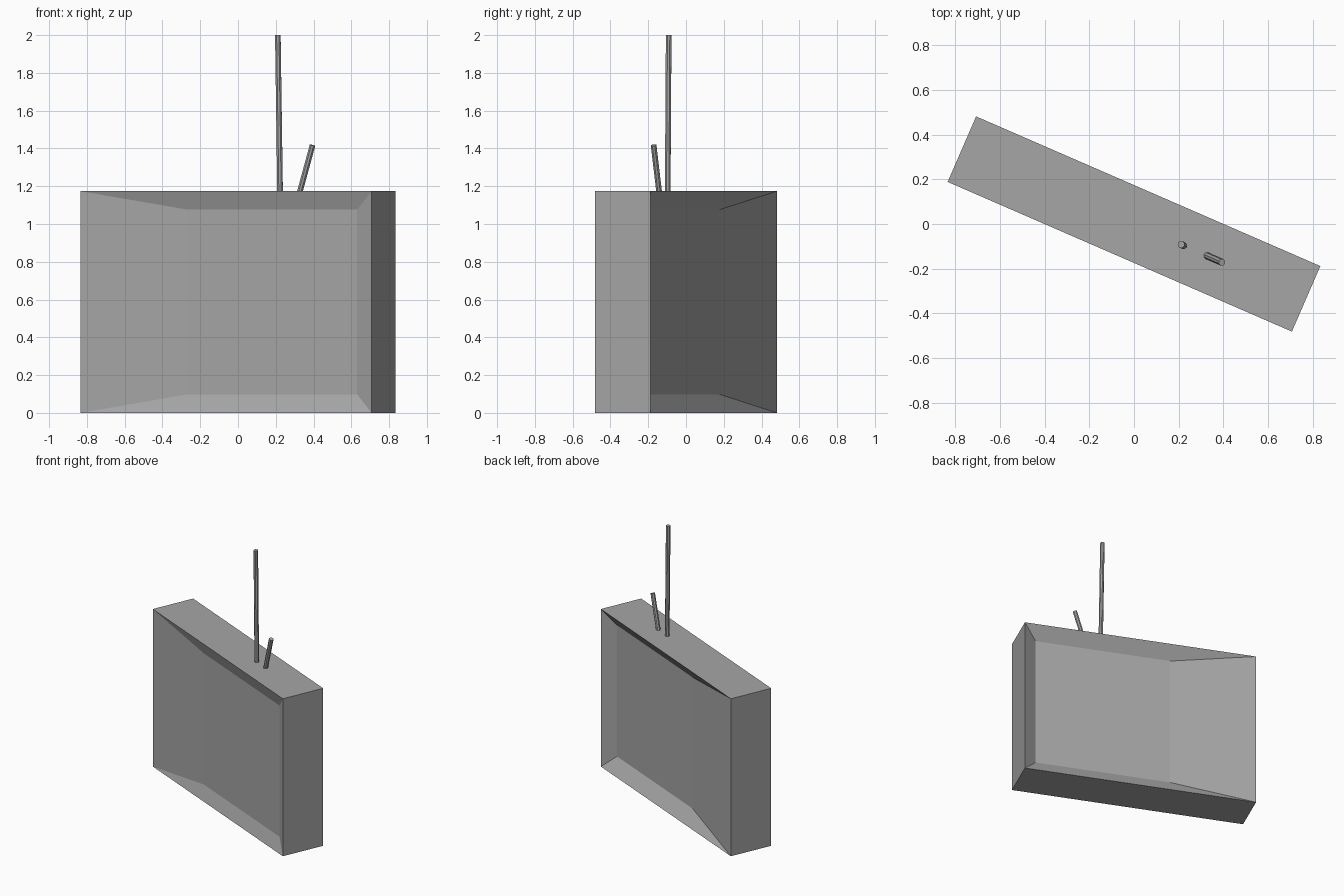
import bpy, bmesh, math
from mathutils import Matrix, Vector

old = bpy.data.objects.get("Cube")
if old:
    bpy.data.objects.remove(old, do_unlink=True)

LENGTH, DEPTH, HEIGHT = 1.682, 0.32, 1.174
RIM = 0.098
TURN = Matrix.Rotation(math.radians(-23.5), 4, 'Z')

grey = bpy.data.materials.new("grey")
grey.use_nodes = True
colour = (0.38, 0.38, 0.38, 1)
grey.diffuse_color = colour
grey.node_tree.nodes["Principled BSDF"].inputs["Base Color"].default_value = colour


def add_object(name, bm):
    mesh = bpy.data.meshes.new(name)
    bm.transform(TURN)
    bmesh.ops.recalc_face_normals(bm, faces=bm.faces)
    bm.to_mesh(mesh)
    bm.free()
    mesh.materials.append(grey)
    obj = bpy.data.objects.new(name, mesh)
    bpy.context.collection.objects.link(obj)
    return obj


# Box with a shallow sunken panel on the front and a deeper one on the back
bm = bmesh.new()
bmesh.ops.create_cube(bm, size=1)
bmesh.ops.scale(bm, vec=(LENGTH, DEPTH, HEIGHT), verts=bm.verts)
bmesh.ops.translate(bm, vec=(0, 0, HEIGHT / 2), verts=bm.verts)
bm.normal_update()
for panel in [f for f in bm.faces if abs(f.normal.y) > 0.9]:
    panel_y = -0.126 if panel.normal.y < 0 else 0.092
    bmesh.ops.inset_individual(bm, faces=[panel], thickness=RIM)
    for v in panel.verts:
        v.co.x = 0.743 if v.co.x > 0 else -0.236
        v.co.y = panel_y
        v.co.z = HEIGHT - RIM if v.co.z > HEIGHT / 2 else RIM
add_object("panelled_box", bm)


# Rods standing on the top, leaning along the length of the box
def add_rod(name, base_x, top_x, top_z, radius):
    base = Vector((base_x, 0, HEIGHT - 0.01))
    top = Vector((top_x, 0, top_z))
    axis = top - base
    place = Matrix.Translation((base + top) / 2) @ axis.to_track_quat('Z', 'Y').to_matrix().to_4x4()
    bm = bmesh.new()
    bmesh.ops.create_cone(bm, cap_ends=True, segments=8, radius1=radius,
                          radius2=radius, depth=axis.length, matrix=place)
    add_object(name, bm)


add_rod("tall_rod", 0.243, 0.23, 2.0, 0.016)
add_rod("short_rod", 0.355, 0.43, 1.417, 0.016)
